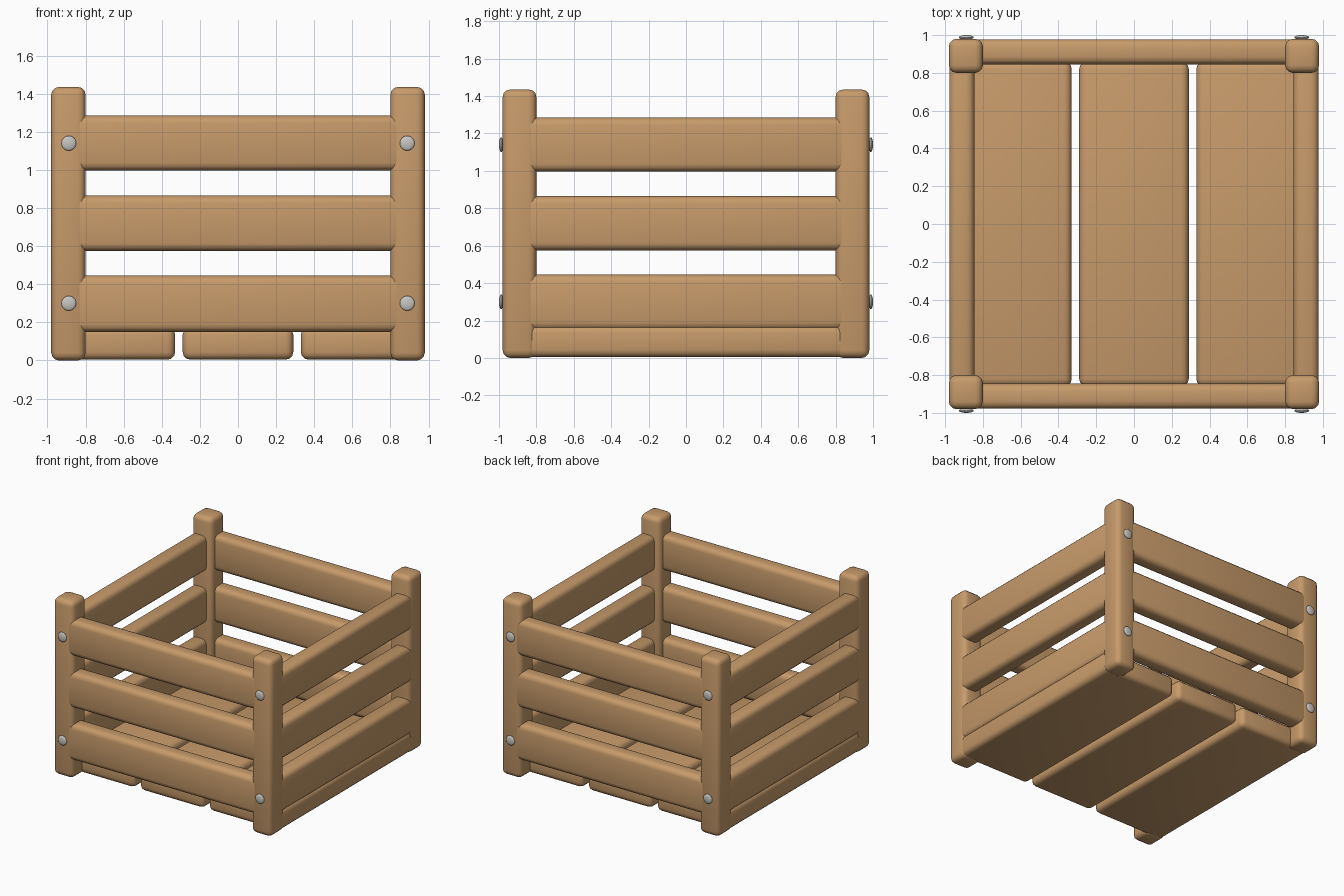
import bpy
import math

if "Cube" in bpy.data.objects:
    bpy.data.objects.remove(bpy.data.objects["Cube"])


def material(name, color):
    m = bpy.data.materials.new(name)
    m.diffuse_color = (*color, 1.0)
    m.use_nodes = True
    m.node_tree.nodes["Principled BSDF"].inputs["Base Color"].default_value = m.diffuse_color
    return m


wood = material("tan wood", (0.57, 0.325, 0.145))
metal = material("light grey metal", (0.57, 0.56, 0.53))


def finish(obj, name, mat):
    obj.name = name
    obj.data.materials.append(mat)
    bpy.ops.object.shade_smooth_by_angle(angle=math.radians(35))


def plank(name, x, y, z, bevel=0.04):
    """Rounded box from (min, max) ranges on each axis."""
    center = [(a + b) / 2 for a, b in (x, y, z)]
    bpy.ops.mesh.primitive_cube_add(size=1, location=center)
    obj = bpy.context.object
    obj.scale = [b - a for a, b in (x, y, z)]
    bpy.ops.object.transform_apply(location=False, rotation=False, scale=True)
    mod = obj.modifiers.new("rounded edges", "BEVEL")
    mod.width = bevel
    mod.segments = 3
    bpy.ops.object.modifier_apply(modifier=mod.name)
    finish(obj, name, wood)


def span(side, inner, outer):
    return tuple(sorted((side * inner, side * outer)))


# Corner posts
for sx in (-1, 1):
    for sy in (-1, 1):
        plank("corner_post", span(sx, 0.80, 0.98), span(sy, 0.80, 0.98), (0.0, 1.435))

# Three slats on each of the four walls
for z in ((0.15, 0.445), (0.575, 0.865), (0.997, 1.285)):
    for s in (-1, 1):
        plank("front_back_slat", (-0.90, 0.90), span(s, 0.845, 0.978), z)
        plank("side_slat", span(s, 0.845, 0.978), (-0.90, 0.90), z)

# Floor boards
for x in ((-0.977, -0.33), (-0.29, 0.29), (0.33, 0.977)):
    plank("floor_board", x, (-0.86, 0.86), (0.004, 0.175))

# Domed bolt heads on the front and back of the posts
for sy in (-1, 1):
    for sx in (-1, 1):
        for z in (0.30, 1.14):
            bpy.ops.mesh.primitive_uv_sphere_add(
                segments=20, ring_count=12, radius=1,
                location=(sx * 0.888, sy * 0.988, z))
            bolt = bpy.context.object
            bolt.scale = (0.039, 0.012, 0.039)
            bpy.ops.object.transform_apply(location=False, rotation=False, scale=True)
            finish(bolt, "bolt_head", metal)
